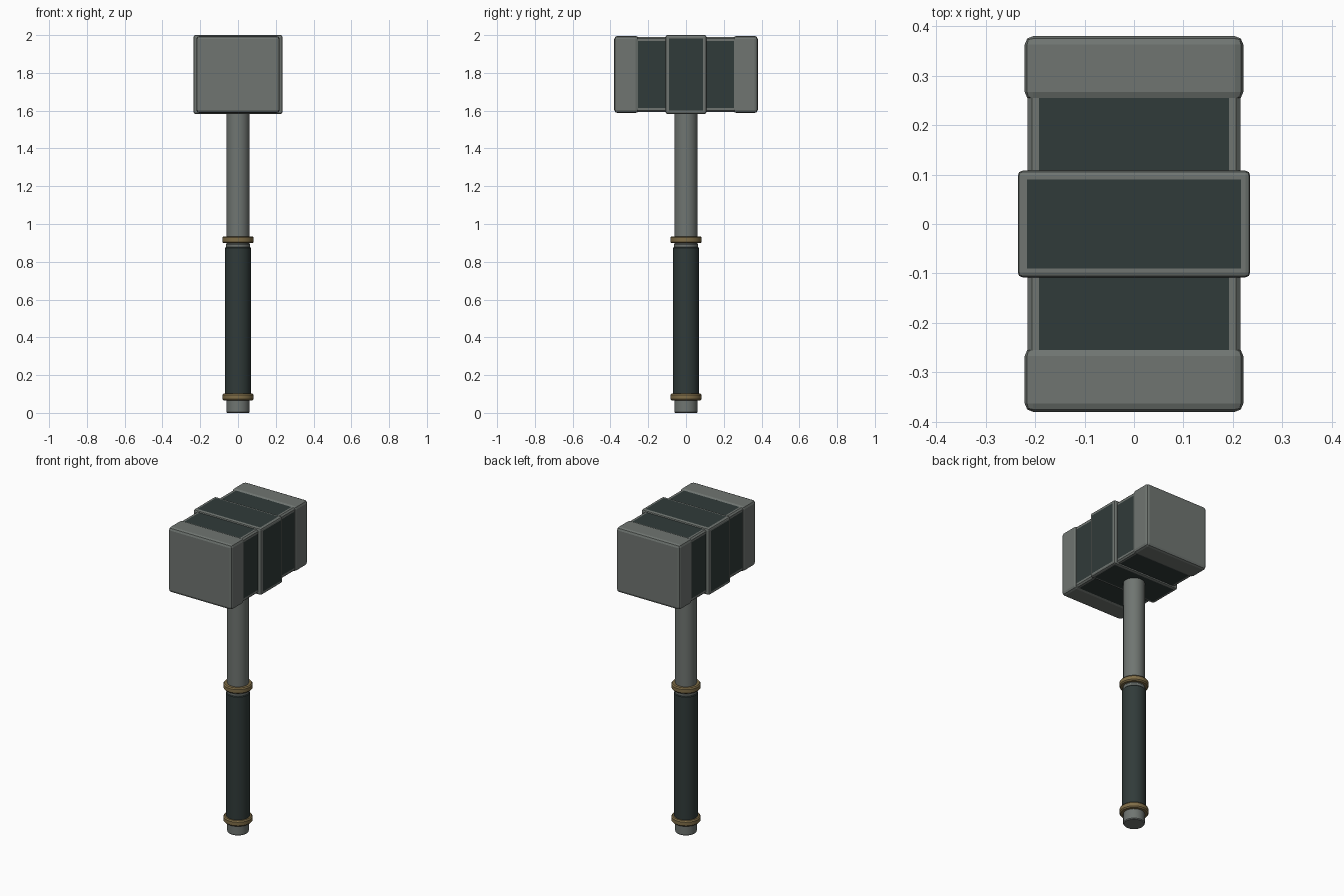
import bpy, bmesh, math
from mathutils import Matrix

if "Cube" in bpy.data.objects:
    bpy.data.objects.remove(bpy.data.objects["Cube"])


def make_material(name, rgb):
    m = bpy.data.materials.new(name)
    m.diffuse_color = (*rgb, 1.0)
    m.use_nodes = True
    m.node_tree.nodes["Principled BSDF"].inputs["Base Color"].default_value = m.diffuse_color
    return m


STEEL = make_material("grey steel", (0.160, 0.178, 0.166))
DARK = make_material("dark slate", (0.030, 0.043, 0.041))
BRASS = make_material("aged brass", (0.215, 0.155, 0.065))
HEAD_Z = 1.7915


def add_object(name, bm, mats):
    bmesh.ops.recalc_face_normals(bm, faces=bm.faces)
    me = bpy.data.meshes.new(name)
    bm.to_mesh(me)
    bm.free()
    for m in mats:
        me.materials.append(m)
    ob = bpy.data.objects.new(name, me)
    bpy.context.collection.objects.link(ob)
    return ob


def block(name, hx, hz, y0, y1, bevel, segments, margin=0.0):
    """Bevelled box; with a margin, its four long sides get dark inset panels."""
    bm = bmesh.new()
    bmesh.ops.create_cube(bm, size=1.0)
    bmesh.ops.transform(bm, verts=bm.verts, matrix=Matrix.Translation((0, (y0 + y1) / 2, HEAD_Z))
                        @ Matrix.Diagonal((2 * hx, y1 - y0, 2 * hz, 1)))
    bmesh.ops.bevel(bm, geom=bm.edges[:], offset=bevel, segments=segments,
                    profile=0.5, affect='EDGES')
    if margin:
        bm.normal_update()
        sides = [f for f in bm.faces if max(abs(f.normal.x), abs(f.normal.z)) > 0.999]
        bmesh.ops.inset_individual(bm, faces=sides, thickness=margin, depth=0.0)
        for f in sides:
            f.material_index = 1
    return add_object(name, bm, (STEEL, DARK))


def lathe(name, profile, mat, sides=32):
    """Solid of revolution about z from (radius, z) points, capped at both ends."""
    bm = bmesh.new()
    rings = []
    for r, z in profile:
        rings.append([bm.verts.new((r * math.cos(2 * math.pi * i / sides),
                                    r * math.sin(2 * math.pi * i / sides), z))
                      for i in range(sides)])
    for a, b in zip(rings, rings[1:]):
        for i in range(sides):
            j = (i + 1) % sides
            bm.faces.new((a[i], a[j], b[j], b[i]))
    bm.faces.new(rings[0][::-1])
    bm.faces.new(rings[-1])
    ob = add_object(name, bm, (mat,))
    bpy.ops.object.select_all(action='DESELECT')
    ob.select_set(True)
    bpy.context.view_layer.objects.active = ob
    bpy.ops.object.shade_smooth_by_angle(angle=math.radians(30))
    return ob


# Hammer head: core, raised middle band and two striking ends
block("head_core", 0.215, 0.199, -0.29, 0.29, 0.009, 1, 0.019)
block("head_band", 0.235, 0.2085, -0.108, 0.108, 0.010, 2, 0.0115)
for label, s in (("front", -1), ("back", 1)):
    y0, y1 = sorted((s * 0.25, s * 0.38))
    block("striking_end_" + label, 0.221, 0.204, y0, y1, 0.017, 2)

# Handle: shaft with pommel, dark grip, collar
lathe("shaft", [(0.057, 0.0), (0.0615, 0.005), (0.0615, 1.62)], STEEL)
lathe("grip", [(0.064, 0.09), (0.068, 0.094), (0.068, 0.873), (0.064, 0.878)], DARK)
lathe("grip_collar", [(0.064, 0.876), (0.0645, 0.892), (0.062, 0.895)], STEEL)

# Brass rings at both ends of the grip
for label, z in (("lower", 0.066), ("upper", 0.899)):
    lathe("brass_ring_" + label,
          [(0.060, z), (0.077, z), (0.083, z + 0.007), (0.083, z + 0.029),
           (0.077, z + 0.036), (0.060, z + 0.036)], BRASS)
